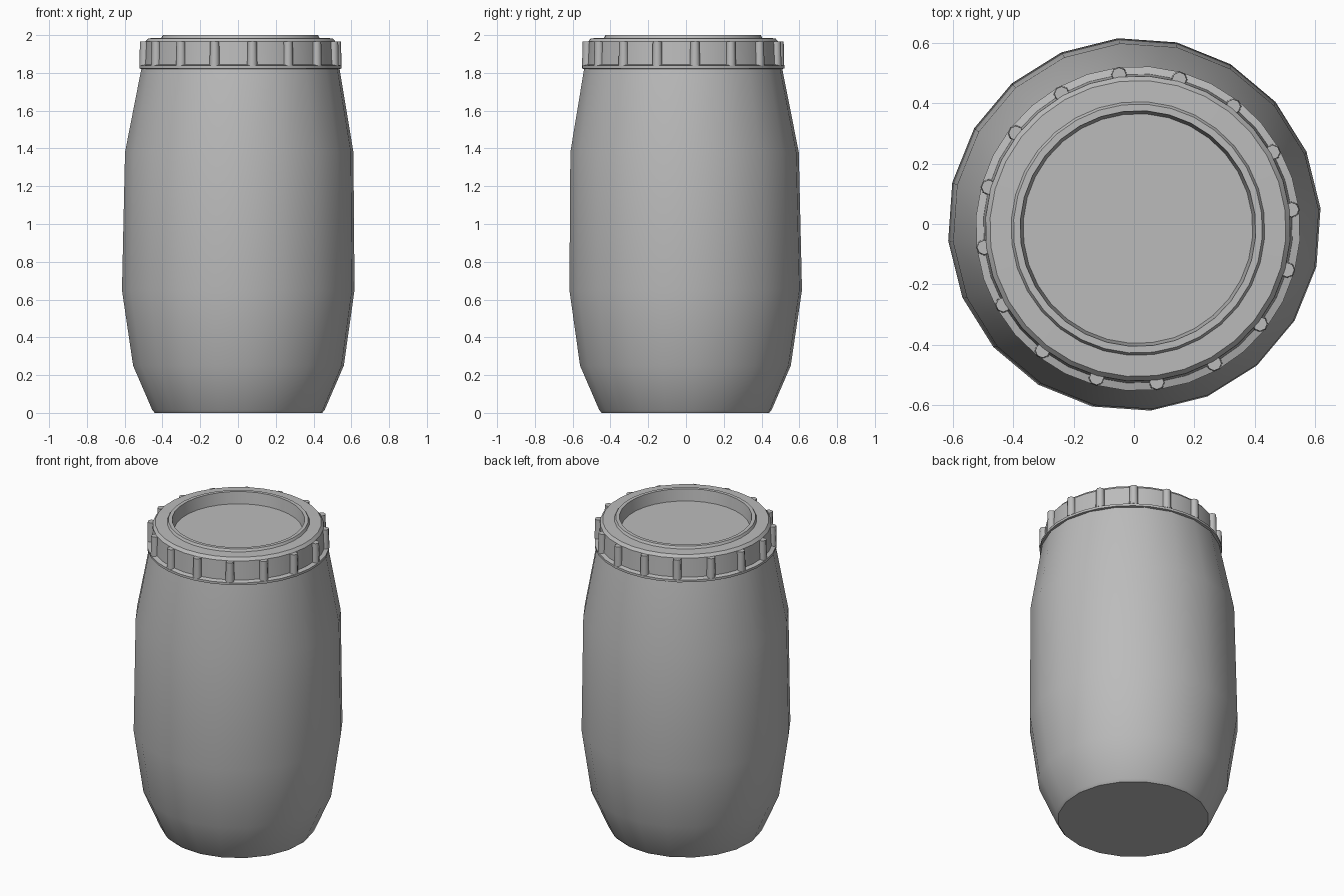
import bpy, bmesh, math
from mathutils import Vector

cube = bpy.data.objects.get("Cube")
if cube:
    bpy.data.objects.remove(cube, do_unlink=True)

grey = bpy.data.materials.new("grey plastic")
grey.use_nodes = True
grey.diffuse_color = (0.5, 0.5, 0.5, 1)
grey.node_tree.nodes["Principled BSDF"].inputs["Base Color"].default_value = (0.5, 0.5, 0.5, 1)

LID = Vector((0.013, -0.015, 0))   # the lid sits slightly off centre


def finish(name, bm, angle):
    bmesh.ops.recalc_face_normals(bm, faces=bm.faces)
    mesh = bpy.data.meshes.new(name)
    bm.to_mesh(mesh)
    bm.free()
    mesh.materials.append(grey)
    obj = bpy.data.objects.new(name, mesh)
    bpy.context.collection.objects.link(obj)
    bpy.ops.object.select_all(action='DESELECT')
    obj.select_set(True)
    bpy.context.view_layer.objects.active = obj
    bpy.ops.object.shade_smooth_by_angle(angle=math.radians(angle))
    return obj


def lathe(name, profile, sides, turn, angle, top=True):
    """Revolve (radius, z, shift) points, closing both ends with caps."""
    bm = bmesh.new()
    rings = []
    for r, z, shift in profile:
        ring = []
        for i in range(sides):
            a = math.radians(turn) + math.tau * i / sides
            ring.append(bm.verts.new(LID * shift + Vector((r * math.cos(a), r * math.sin(a), z))))
        rings.append(ring)
    for lo, hi in zip(rings, rings[1:]):
        for i in range(sides):
            j = (i + 1) % sides
            bm.faces.new((lo[i], lo[j], hi[j], hi[i]))
    bm.faces.new(rings[0][::-1])
    bm.faces.new(rings[-1])
    return finish(name, bm, angle)


# Barrel body, leaning slightly towards the lid's centre
lathe("barrel_body", [
    (0.445, 0.0, 0.2), (0.458, 0.015, 0.2), (0.56, 0.25, 0.2), (0.618, 0.65, 0.1),
    (0.607, 1.38, 0.5), (0.525, 1.83, 1)], 20, 5, 40)

# Screw lid with flange, raised ring and sunken centre
lathe("screw_lid", [
    (0.52, 1.82, 1), (0.537, 1.823, 1), (0.537, 1.838, 1), (0.512, 1.845, 1),
    (0.505, 1.965, 1), (0.49, 1.983, 1), (0.42, 1.985, 1), (0.412, 2.0, 1),
    (0.39, 2.0, 1), (0.38, 1.925, 1)], 32, 7, 35)

# Grip ribs around the lid
bm = bmesh.new()
for i in range(16):
    a = math.radians(7) + math.tau * i / 16
    pos = LID + Vector((0.512 * math.cos(a), 0.512 * math.sin(a), 1.902))
    made = bmesh.ops.create_cone(bm, cap_ends=True, segments=8, radius1=0.027,
                                 radius2=0.024, depth=0.126)
    bmesh.ops.translate(bm, verts=made["verts"], vec=pos)
finish("lid_grip_ribs", bm, 50)
